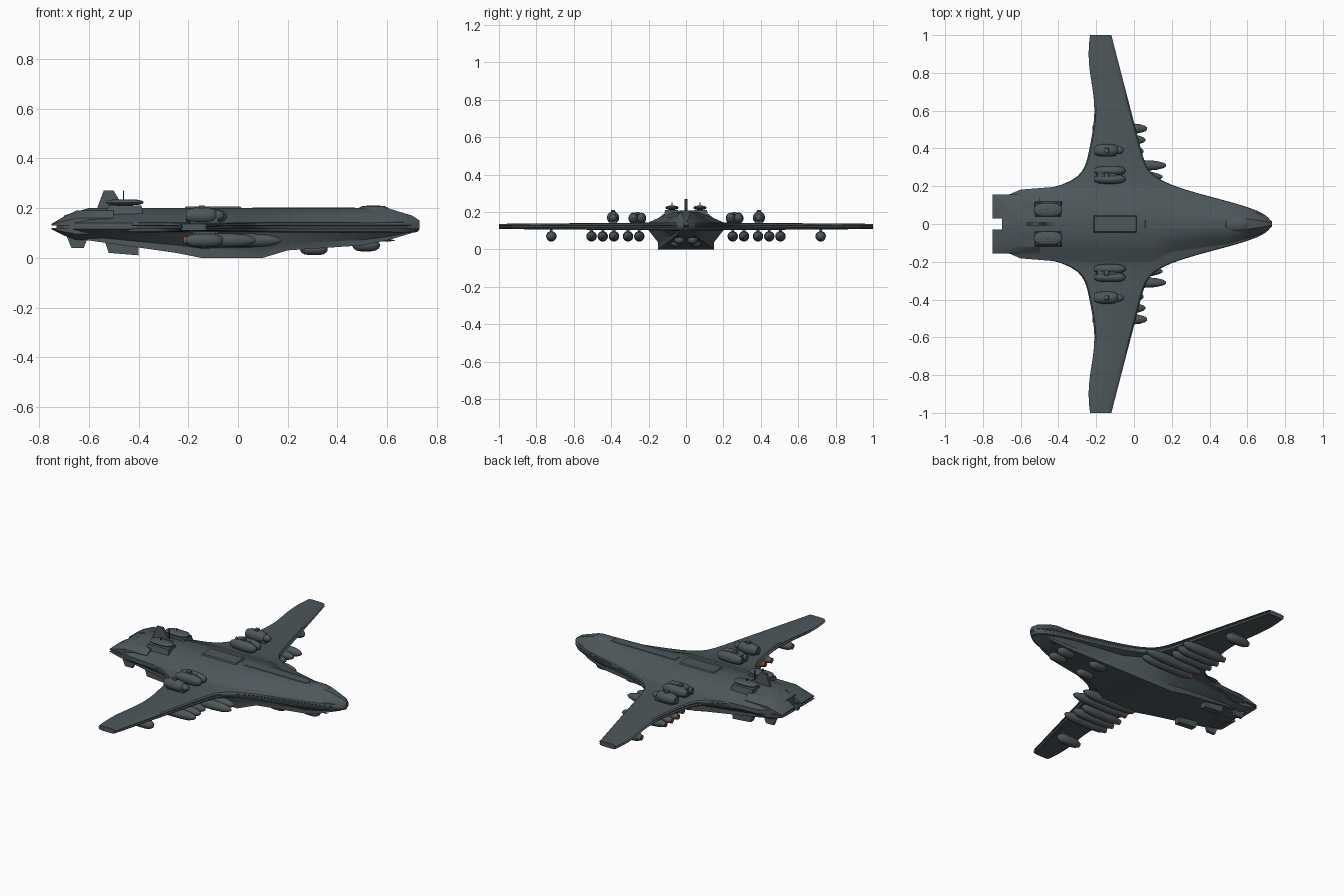
import bpy, bmesh
from math import sin, cos, pi, exp, radians

cube = bpy.data.objects.get("Cube")
if cube:
    bpy.data.objects.remove(cube, do_unlink=True)


def material(name, colour):
    made = bpy.data.materials.new(name)
    made.use_nodes = True
    made.diffuse_color = (*colour, 1)
    shader = made.node_tree.nodes["Principled BSDF"]
    shader.inputs["Base Color"].default_value = (*colour, 1)
    return made


HULL = material("slate hull", (0.075, 0.095, 0.105))
DARK = material("dark metal", (0.045, 0.055, 0.06))
RUST = material("rust orange", (0.22, 0.08, 0.03))


def loft(name, rings, mirror=True, mat=HULL):
    """Skin equal-length rings, cap both ends, optionally mirror across the centreline."""
    bm = bmesh.new()
    loops = [[bm.verts.new(point) for point in ring] for ring in rings]
    for near, far in zip(loops, loops[1:]):
        for j in range(len(near)):
            bm.faces.new((near[j - 1], near[j], far[j], far[j - 1]))
    bm.faces.new(loops[0])
    bm.faces.new(loops[-1])
    bmesh.ops.recalc_face_normals(bm, faces=bm.faces)
    mesh = bpy.data.meshes.new(name)
    bm.to_mesh(mesh)
    bm.free()
    mesh.materials.append(mat)
    mesh.shade_smooth()
    mesh.set_sharp_from_angle(angle=radians(35))
    obj = bpy.data.objects.new(name, mesh)
    bpy.context.collection.objects.link(obj)
    if mirror:
        modifier = obj.modifiers.new("Mirror", 'MIRROR')
        modifier.use_axis = (False, True, False)
        modifier.use_mirror_merge = False
    return obj


def pod(name, back, front, y, z, radius, wide=1, blunt=0.2, mirror=True, mat=HULL):
    """Rounded body along x; blunt sets the size of its flat back end."""
    steps, sides = 8, 16
    rings = []
    for k in range(steps + 1):
        u = -cos(pi * k / steps)
        floor = blunt if u < 0 else 0.2
        r = radius * max(floor, (1 - u ** 4) ** 0.5)
        x = (back + front) / 2 + u * (front - back) / 2
        turns = [2 * pi * j / sides for j in range(sides)]
        rings.append([(x, y + wide * r * cos(a), z + r * sin(a)) for a in turns])
    return loft(name, rings, mirror, mat)


def block(name, xs, ys, zs, taper=0, mirror=True, mat=HULL):
    """Box from three ranges; taper draws its top inward."""
    (back, front), (inner, outer) = xs, ys
    rings = []
    for z, t in zip(zs, (0, taper)):
        rings.append([(back + t, inner + t, z), (front - t, inner + t, z),
                      (front - t, outer - t, z), (back + t, outer - t, z)])
    return loft(name, rings, mirror, mat)


def fin(name, outline, y, thick, mirror=True):
    """Upright plate from an (x, z) outline."""
    sides = (y - thick / 2, y + thick / 2)
    return loft(name, [[(x, side, z) for x, z in outline] for side in sides], mirror)


def both_sides(x, half):
    """Close a half cross-section with its own reflection."""
    return [(x, y, z) for y, z in half] + [(x, -y, z) for y, z in reversed(half)]


# Fuselage: station, roof height, keel height, belly half-width
fuselage = [(0.73, 0.15, 0.13, 0.01), (0.7, 0.17, 0.1, 0.03), (0.6, 0.2, 0.07, 0.06),
            (0.5, 0.2, 0.05, 0.08), (0.2, 0.2, 0.03, 0.11), (0.1, 0.2, 0, 0.15),
            (-0.15, 0.2, 0, 0.15), (-0.25, 0.2, 0.02, 0.15), (-0.6, 0.2, 0.07, 0.13),
            (-0.7, 0.17, 0.09, 0.1)]
rings = []
for x, roof, keel, belly in fuselage:
    chine = 0.14
    half = [(belly * 0.45, roof), (belly * 0.95, (roof + chine) / 2), (belly * 1.4, chine),
            (belly * 1.4, 0.115), (belly, keel + (0.115 - keel) / 3), (belly, keel)]
    rings.append(both_sides(x, half))
loft("fuselage", rings, False)


# Blended wing: nose and swept leading edge, square tail and waisted trailing edge
def leading_edge(y):
    return 0.14 - 0.26 * y + 0.59 * exp(-(y / 0.17) ** 2.5)


def trailing_edge(y):
    waist = 0.015 * cos(2 * pi * (y - 0.6) / 0.6)
    return waist - 0.225 - 0.48 * exp(-max(y - 0.15, 0) / 0.05)


rings = []
count = 40
for k in range(count + 1):
    y = (k / count) ** 1.5
    h = 0.022 - 0.008 * y
    # two rounded lips with a shallow groove between them
    lip = [(0.025, h), (0.008, 0.85 * h), (0, 0.4 * h), (0.01, 0.25 * h),
           (0.01, -0.15 * h), (0, -0.3 * h), (0.008, -0.85 * h), (0.025, -h)]
    front = [(leading_edge(y) - inset, y, 0.123 + z) for inset, z in lip]
    rear = [(trailing_edge(y) + inset, y, 0.123 + z) for inset, z in reversed(lip)]
    rings.append(front + rear)
loft("wing", rings)

# Tail: wedge housings above and below a slot, open along the centreline
for label, slot, rise in (("upper", 0.13, 0.06), ("lower", 0.12, -0.05)):
    rings = []
    for x, grow in ((-0.75, 0.1), (-0.7, 0.6), (-0.65, 1), (-0.5, 1)):
        edge = slot + rise * grow
        rings.append([(x, 0.03, slot), (x, 0.155, slot), (x, 0.155, (slot + edge) / 2),
                      (x, 0.12, edge), (x, 0.03, edge)])
    loft(label + "_tail_housing", rings)
block("tail_exhaust", (-0.73, -0.6), (0.04, 0.14), (0.11, 0.135), mat=DARK)

# Spine ridges and canopy
block("rear_spine", (-0.22, 0.02), (-0.05, 0.05), (0.19, 0.207), 0.01, mirror=False)
block("forward_spine", (0.05, 0.48), (-0.03, 0.03), (0.19, 0.203), 0.01, mirror=False)
pod("canopy", 0.48, 0.61, 0, 0.19, 0.02, wide=2, mirror=False)

# Tail fin, ventral fins and keel blocks
fin("tail_fin", [(-0.57, 0.19), (-0.54, 0.27), (-0.5, 0.27), (-0.47, 0.22), (-0.4, 0.19)],
    0, 0.014, mirror=False)
fin("ventral_fin", [(-0.69, 0.09), (-0.67, 0.04), (-0.62, 0.04), (-0.6, 0.09)], 0.115, 0.016)
fin("keel_block", [(-0.54, 0.08), (-0.52, 0.02), (-0.4, 0.01), (-0.4, 0.07)], 0.11, 0.035)

# Dorsal turrets and masts
block("turret_base", (-0.53, -0.38), (0.035, 0.12), (0.17, 0.21), taper=0.008)
pod("turret_dome", -0.53, -0.38, 0.075, 0.223, 0.012, wide=3)
block("turret_mast", (-0.463, -0.458), (0.073, 0.077), (0.22, 0.25), mat=DARK)
block("centre_mast", (-0.463, -0.458), (-0.003, 0.003), (0.2, 0.27), mirror=False, mat=DARK)

# Engine nacelles standing on the wing: a single outer and a joined inner pair
pod("outer_nacelle", -0.21, -0.08, 0.39, 0.17, 0.033, blunt=0.7)
pod("outer_nacelle_nose", -0.12, -0.055, 0.39, 0.17, 0.02)
block("outer_nacelle_mount", (-0.19, -0.08), (0.37, 0.41), (0.13, 0.16))
block("outer_nacelle_vent", (-0.16, -0.13), (0.375, 0.405), (0.18, 0.21), taper=0.004)
for label, y in (("near", 0.238), ("far", 0.282)):
    pod("inner_nacelle_" + label, -0.21, -0.045, y, 0.167, 0.03, wide=0.85, blunt=0.6)
block("inner_nacelle_bridge", (-0.2, -0.09), (0.23, 0.29), (0.13, 0.19), taper=0.006)
block("inner_nacelle_vent", (-0.16, -0.13), (0.245, 0.275), (0.18, 0.2), taper=0.004)

# Stores under the wing with coloured back ends, each hung on a pylon
for y, back, front in ((0.25, -0.2, 0.15), (0.31, -0.2, 0.17), (0.385, -0.22, 0.05),
                       (0.445, -0.22, 0.06), (0.505, -0.22, 0.07), (0.72, -0.21, -0.06)):
    store = pod("wing_store", back, front, y, 0.07, 0.028, blunt=0.55)
    store.data.materials.append(RUST)
    for face in store.data.polygons:
        if face.center.x < back + 0.04 * (front - back):
            face.material_index = 1
    block("store_pylon", (back + 0.04, back + 0.12), (y - 0.007, y + 0.007), (0.085, 0.115))

# Belly blisters, chin pods and chin guns
pod("belly_blister", 0.25, 0.36, 0.055, 0.035, 0.024, wide=1.2)
pod("chin_pod", 0.46, 0.57, 0.035, 0.05, 0.024, wide=1.2)
pod("chin_gun", 0.52, 0.63, 0.045, 0.07, 0.004, mat=DARK)
